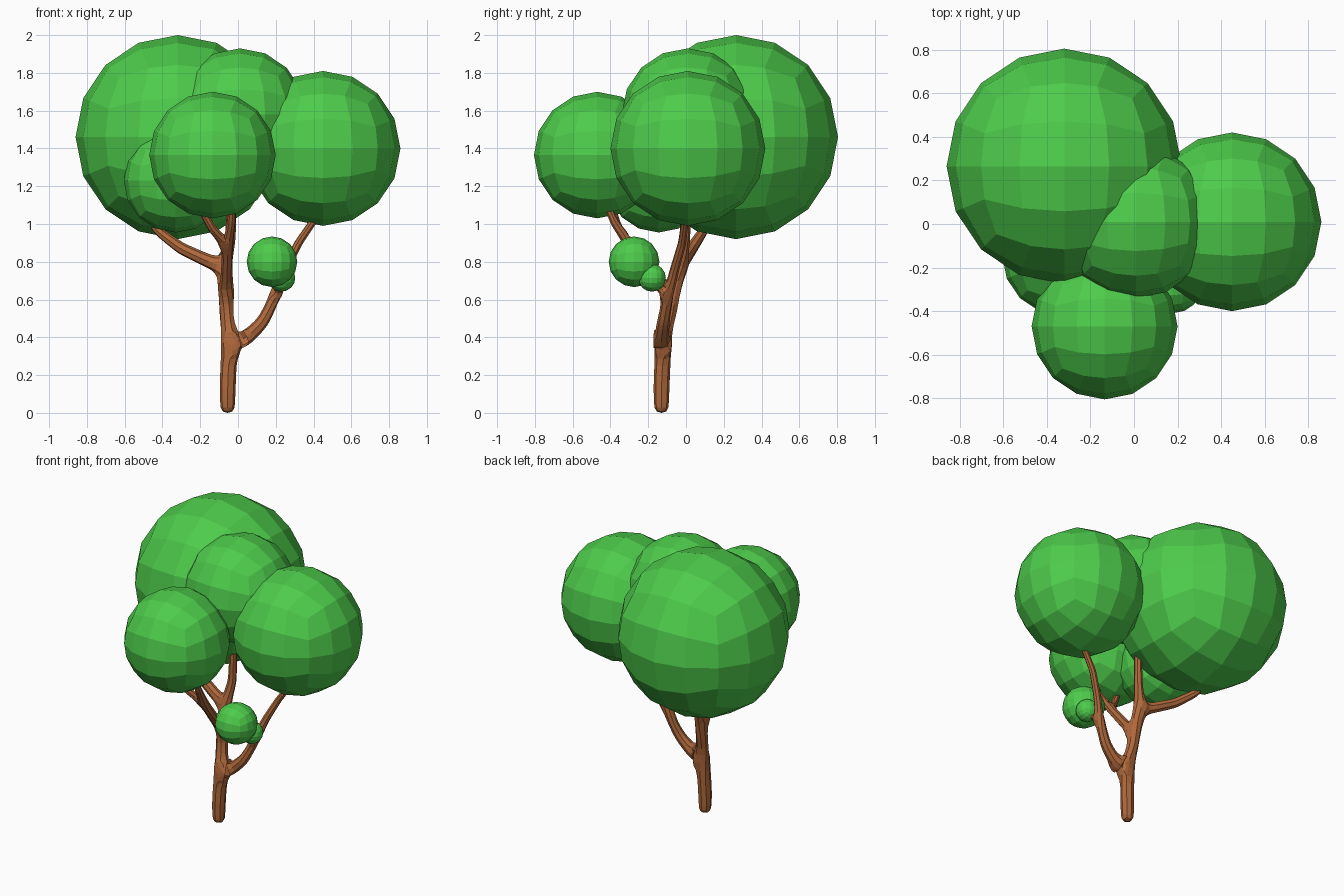
import bpy, bmesh
from math import tan, pi
from mathutils import Vector

if "Cube" in bpy.data.objects:
    bpy.data.objects.remove(bpy.data.objects["Cube"])


def material(name, color):
    m = bpy.data.materials.new(name)
    m.diffuse_color = color
    m.use_nodes = True
    m.node_tree.nodes["Principled BSDF"].inputs["Base Color"].default_value = m.diffuse_color
    return m


LEAF = material("leaf_green", (0.075, 0.6, 0.07, 1))
BARK = material("bark_brown", (0.43, 0.14, 0.045, 1))


def add_object(name, mesh, mat):
    mesh.materials.clear()
    mesh.materials.append(mat)
    ob = bpy.data.objects.new(name, mesh)
    bpy.context.collection.objects.link(ob)
    return ob


# Foliage ball: a cube gridded 4 x 4 per side and rounded into a sphere
def foliage(name, center, radius):
    bm = bmesh.new()
    bmesh.ops.create_cube(bm, size=2)
    bmesh.ops.subdivide_edges(bm, edges=bm.edges[:], cuts=3, use_grid_fill=True)
    for v in bm.verts:
        v.co = Vector([tan(c * pi / 4) for c in v.co]).normalized() * radius
    mesh = bpy.data.meshes.new(name)
    bm.to_mesh(mesh)
    bm.free()
    add_object(name, mesh, LEAF).location = center


foliage("foliage_back_left", (-0.32, 0.265, 1.46), 0.54)
foliage("foliage_right", (0.45, 0.01, 1.40), 0.41)
foliage("foliage_front", (-0.135, -0.47, 1.365), 0.335)
foliage("foliage_top", (0.01, 0.01, 1.58), 0.35)
foliage("foliage_lower_left", (-0.33, -0.145, 1.23), 0.275)
foliage("foliage_small", (0.18, -0.275, 0.80), 0.134)
foliage("foliage_tiny", (0.23, -0.18, 0.715), 0.073)

# Trunk skeleton: each limb starts from an existing node, points are (x, y, z, radius)
nodes, edges = [], []


def limb(start, points):
    prev = start
    for p in points:
        nodes.append(p)
        if prev is not None:
            edges.append((prev, len(nodes) - 1))
        prev = len(nodes) - 1
    return prev


# main stem up into the top ball: nodes 0..7
limb(None, [(-0.055, -0.13, 0.03, 0.040), (-0.055, -0.13, 0.14, 0.046),
            (-0.045, -0.12, 0.36, 0.046), (-0.06, -0.09, 0.51, 0.040),
            (-0.065, -0.07, 0.62, 0.042), (-0.075, -0.035, 0.77, 0.042),
            (-0.04, -0.005, 0.93, 0.030), (-0.03, 0.0, 1.30, 0.022)])
# right branch
limb(2, [(0.05, -0.13, 0.40, 0.042), (0.13, -0.12, 0.48, 0.036)])
right_mid = limb(len(nodes) - 1, [(0.20, -0.095, 0.62, 0.030)])
limb(right_mid, [(0.25, -0.06, 0.76, 0.026), (0.32, -0.02, 0.90, 0.023),
                 (0.43, 0.0, 1.06, 0.020)])
# twig to the small balls
limb(right_mid, [(0.22, -0.17, 0.69, 0.018), (0.19, -0.25, 0.77, 0.014)])
# left branch
limb(5, [(-0.17, -0.01, 0.81, 0.038), (-0.30, 0.03, 0.87, 0.034),
         (-0.42, 0.09, 0.96, 0.027), (-0.49, 0.13, 1.06, 0.020)])
# forked front branch
fork = limb(4, [(-0.06, -0.17, 0.73, 0.034), (-0.055, -0.29, 0.88, 0.030)])
limb(fork, [(-0.14, -0.36, 0.98, 0.024), (-0.21, -0.40, 1.11, 0.018)])
limb(fork, [(-0.035, -0.38, 1.01, 0.024), (-0.03, -0.43, 1.13, 0.018)])

# Skin the skeleton and bake the result
mesh = bpy.data.meshes.new("trunk_skeleton")
mesh.from_pydata([n[:3] for n in nodes], edges, [])
skeleton = add_object("trunk_skeleton", mesh, BARK)
skeleton.modifiers.new("Skin", 'SKIN').use_smooth_shade = False
for i, sv in enumerate(mesh.skin_vertices[0].data):
    sv.radius = (nodes[i][3], nodes[i][3])
    sv.use_root = i == 0
skeleton.modifiers.new("Subdivision", 'SUBSURF').levels = 1
bpy.context.view_layer.update()
dg = bpy.context.evaluated_depsgraph_get()
baked = bpy.data.meshes.new_from_object(skeleton.evaluated_get(dg))
bpy.data.objects.remove(skeleton)
trunk = add_object("trunk_and_branches", baked, BARK)
for p in baked.polygons:
    p.use_smooth = False
    p.material_index = 0

# Seat the rounded foot exactly on the ground
low = min(v.co.z for v in baked.vertices)
for v in baked.vertices:
    if v.co.z < 0.2:
        v.co.z = 0.2 * (v.co.z - low) / (0.2 - low)
